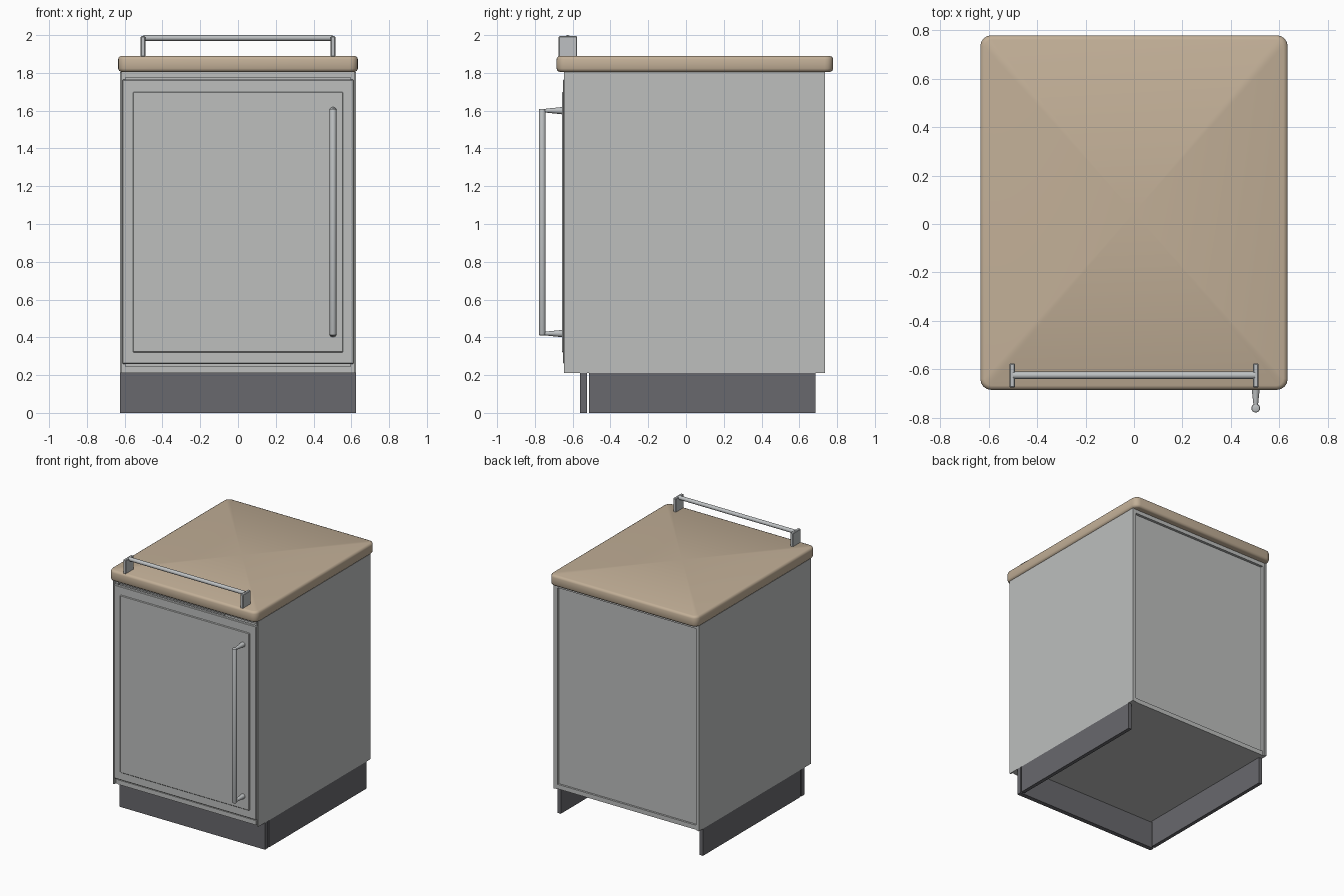
import bpy, bmesh
from mathutils import Vector

if "Cube" in bpy.data.objects:
    bpy.data.objects.remove(bpy.data.objects["Cube"])


def material(name, rgb):
    mat = bpy.data.materials.new(name)
    mat.use_nodes = True
    mat.diffuse_color = (*rgb, 1)
    mat.node_tree.nodes["Principled BSDF"].inputs["Base Color"].default_value = (*rgb, 1)
    return mat


GREY = material("light_grey_panel", (0.51, 0.52, 0.515))
DARK = material("dark_grey_plinth", (0.14, 0.14, 0.153))
WOOD = material("beige_worktop", (0.54, 0.43, 0.31))
METAL = material("brushed_metal", (0.51, 0.53, 0.54))


def finish(name, bm, mat):
    bmesh.ops.recalc_face_normals(bm, faces=bm.faces)
    mesh = bpy.data.meshes.new(name)
    bm.to_mesh(mesh)
    bm.free()
    mesh.materials.append(mat)
    obj = bpy.data.objects.new(name, mesh)
    bpy.context.collection.objects.link(obj)
    return obj


def box(name, x, y, z, mat, bevel=0):
    """Box spanning the given (min, max) ranges."""
    bm = bmesh.new()
    bmesh.ops.create_cube(bm, size=1)
    for v in bm.verts:
        v.co = [r[0] + (c + 0.5) * (r[1] - r[0]) for c, r in zip(v.co, (x, y, z))]
    if bevel:
        bmesh.ops.bevel(bm, geom=bm.edges[:], offset=bevel, segments=1, affect='EDGES')
    return finish(name, bm, mat)


def rod(name, a, b, r1, r2, mat, bevel=0):
    """Round bar from a to b, optionally tapered or with rounded ends."""
    a, b = Vector(a), Vector(b)
    bm = bmesh.new()
    bmesh.ops.create_cone(bm, cap_ends=True, segments=16, radius1=r1, radius2=r2,
                          depth=(b - a).length)
    if bevel:
        rims = [e for e in bm.edges if abs(e.verts[0].co.z - e.verts[1].co.z) < 1e-5]
        bmesh.ops.bevel(bm, geom=rims, offset=bevel, segments=2, profile=0.5, affect='EDGES')
    bm.transform((b - a).to_track_quat('Z', 'Y').to_matrix().to_4x4())
    bmesh.ops.translate(bm, verts=bm.verts, vec=(a + b) / 2)
    obj = finish(name, bm, mat)
    bpy.ops.object.select_all(action='DESELECT')
    obj.select_set(True)
    bpy.context.view_layer.objects.active = obj
    bpy.ops.object.shade_smooth_by_angle()
    return obj


# Plinth: front board and two side boards, open at the back
box("plinth_front", (-0.625, 0.625), (-0.56, -0.525), (0, 0.21), DARK)
for side, s in (("left", 1), ("right", -1)):
    def span(a, b):
        return tuple(sorted((s * a, s * b)))
    box("plinth_" + side, span(0.597, 0.625), (-0.513, 0.685), (0, 0.21), DARK)
    # Carcass sides: outer skin and inner board
    box("side_panel_" + side, span(0.613, 0.625), (-0.645, 0.735), (0.21, 1.805), GREY)
    box("carcass_side_" + side, span(0.595, 0.613), (-0.625, 0.73), (0.21, 1.805), GREY)

# Carcass floor, top and recessed back
box("carcass_floor", (-0.595, 0.595), (-0.63, 0.725), (0.21, 0.245), GREY)
box("carcass_top", (-0.595, 0.595), (-0.63, 0.73), (1.775, 1.805), GREY)
box("back_panel", (-0.595, 0.595), (0.69, 0.71), (0.245, 1.775), GREY)

# Door with a slightly raised centre panel
box("door", (-0.612, 0.612), (-0.651, -0.626), (0.26, 1.765), GREY, 0.004)
box("door_centre_panel", (-0.557, 0.557), (-0.657, -0.64), (0.32, 1.7), GREY, 0.005)

# Worktop: rounded corners, chamfered rims, soft shading
bm = bmesh.new()
bmesh.ops.create_cube(bm, size=1)
for v in bm.verts:
    v.co = (v.co.x * 1.27, v.co.y * 1.465 + 0.047, 1.8475 + v.co.z * 0.085)
corners = [e for e in bm.edges if abs(e.verts[0].co.z - e.verts[1].co.z) > 0.01]
bmesh.ops.bevel(bm, geom=corners, offset=0.045, segments=4, profile=0.5, affect='EDGES')
rims = [e for e in bm.edges if abs(e.verts[0].co.z - e.verts[1].co.z) < 0.01]
bmesh.ops.bevel(bm, geom=rims, offset=0.018, segments=2, profile=0.5, affect='EDGES')
bm.normal_update()
bmesh.ops.poke(bm, faces=[f for f in bm.faces if abs(f.normal.z) > 0.99])
for f in bm.faces:
    f.smooth = True
finish("worktop", bm, WOOD)

# Door handle: upright bar on two tapered posts
HX, HY = 0.503, -0.761
rod("door_handle_bar", (HX, HY, 0.41), (HX, HY, 1.61), 0.018, 0.018, METAL, 0.006)
for name, z in (("upper", 1.6), ("lower", 0.42)):
    rod("door_handle_post_" + name, (HX, -0.65, z), (HX, HY, z), 0.02, 0.008, METAL)

# Rail above the front edge of the worktop
rod("rail_bar", (-0.5, -0.625, 1.985), (0.5, -0.625, 1.985), 0.015, 0.015, METAL)
for name, x in (("left", 0.503), ("right", -0.503)):
    box("rail_bracket_" + name, (x - 0.012, x + 0.012), (-0.675, -0.577), (1.885, 1.994),
        METAL, 0.004)
